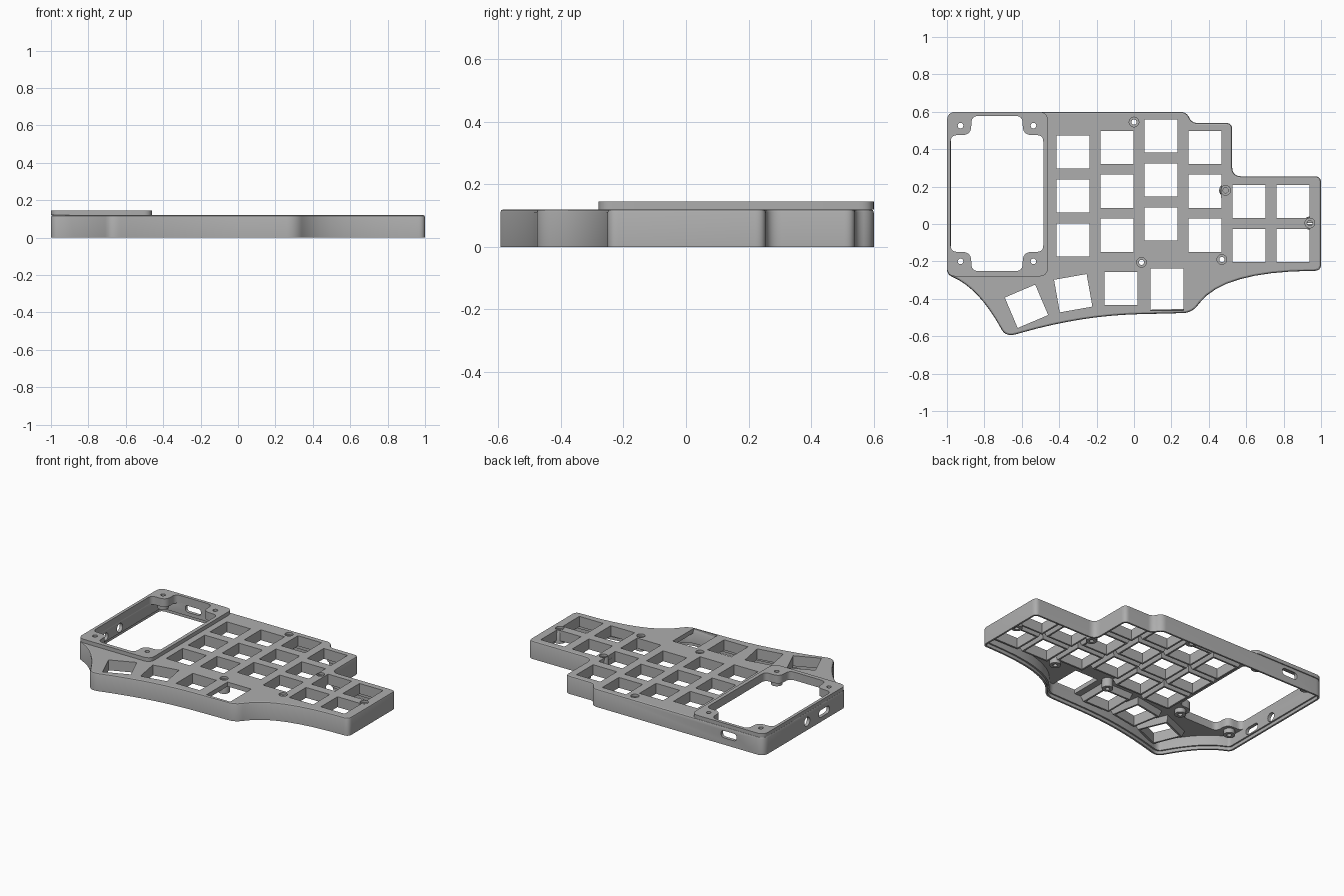
import bpy, bmesh, math
from mathutils import Matrix, Vector

if "Cube" in bpy.data.objects:
    bpy.data.objects.remove(bpy.data.objects["Cube"], do_unlink=True)

grey = bpy.data.materials.new("case grey")
grey.use_nodes = True
grey.diffuse_color = (0.42, 0.42, 0.42, 1)
grey.node_tree.nodes["Principled BSDF"].inputs["Base Color"].default_value = (0.42, 0.42, 0.42, 1)

TOP, UNDER, FRAME_TOP = 0.12, 0.09, 0.145


def finish(name, bm):
    bmesh.ops.remove_doubles(bm, verts=bm.verts, dist=0.0001)
    bmesh.ops.recalc_face_normals(bm, faces=bm.faces)
    mesh = bpy.data.meshes.new(name)
    bm.to_mesh(mesh)
    bm.free()
    mesh.materials.append(grey)
    obj = bpy.data.objects.new(name, mesh)
    bpy.context.collection.objects.link(obj)
    smooth(obj)
    return obj


def smooth(obj):
    bpy.ops.object.select_all(action="DESELECT")
    obj.select_set(True)
    bpy.context.view_layer.objects.active = obj
    bpy.ops.object.shade_smooth_by_angle(angle=math.radians(30))


def rounded(corners, steps=8):
    """Polygon whose corners (x, y, tangent in, tangent out) become curves."""
    pts = []
    for i, c in enumerate(corners):
        p = Vector(c[:2])
        prev, nxt = Vector(corners[i - 1][:2]), Vector(corners[(i + 1) % len(corners)][:2])
        a = p + (prev - p).normalized() * c[2]
        b = p + (nxt - p).normalized() * c[-1]
        for k in range(steps + 1):
            t = k / steps
            pts.append(a * (1 - t) ** 2 + p * 2 * t * (1 - t) + b * t * t)
    return pts


def inset(pts, d):
    """Move a counterclockwise outline inward by d."""
    out = []
    for i, p in enumerate(pts):
        u = (p - pts[i - 1]).normalized()
        v = (pts[(i + 1) % len(pts)] - p).normalized()
        n = Vector((-u.y - v.y, u.x + v.x)).normalized()
        out.append(p + n * d / max(0.5, n.dot(Vector((-u.y, u.x)))))
    return out


def circle(x, y, r, n=20):
    return [Vector((x + r * math.cos(math.tau * k / n), y + r * math.sin(math.tau * k / n)))
            for k in range(n)]


def rect(x, y, hx, hy, angle=0):
    rot = Matrix.Rotation(math.radians(angle), 2)
    return [rot @ Vector((sx * hx, sy * hy)) + Vector((x, y))
            for sx, sy in ((-1, -1), (1, -1), (1, 1), (-1, 1))]


def prism(name, loops, z0, z1, matrix=Matrix()):
    """Filled outline with holes, extruded from z0 to z1."""
    curve = bpy.data.curves.new(name, "CURVE")
    curve.dimensions, curve.fill_mode = "2D", "BOTH"
    curve.extrude = (z1 - z0) / 2
    for loop in loops:
        s = curve.splines.new("POLY")
        s.points.add(len(loop) - 1)
        for pt, p in zip(s.points, loop):
            pt.co = (p.x, p.y, 0, 1)
        s.use_cyclic_u = True
    temp = bpy.data.objects.new(name, curve)
    bpy.context.collection.objects.link(temp)
    bpy.context.view_layer.update()
    mesh = temp.evaluated_get(bpy.context.evaluated_depsgraph_get()).to_mesh()
    bm = bmesh.new()
    bm.from_mesh(mesh)
    bpy.data.objects.remove(temp, do_unlink=True)
    bm.transform(matrix @ Matrix.Translation((0, 0, (z0 + z1) / 2)))
    return finish(name, bm)


def loft(name, rings):
    """Closed tube through a cycle of (outline, height) rings."""
    bm = bmesh.new()
    rows = [[bm.verts.new((p.x, p.y, z)) for p in pts] for pts, z in rings]
    for i, row in enumerate(rows):
        last = rows[i - 1]
        for k in range(len(row)):
            bm.faces.new((last[k - 1], last[k], row[k], row[k - 1]))
    return finish(name, bm)


# Case outline, counterclockwise from the back right-hand corner
outline = rounded([
    (-1, 0.6, 0.05), (-1, -0.27, 0.03), (-0.83, -0.345, 0.15, 0.24),
    (-0.685, -0.605, 0.045, 0.06), (-0.28, -0.49, 0.33, 0.3),
    (0.31, -0.475, 0.05, 0.05), (0.48, -0.255, 0.21, 0.47),
    (1, -0.25, 0.035), (1, 0.255, 0.035), (0.525, 0.255, 0.05),
    (0.525, 0.54, 0.035), (0.31, 0.54, 0.03), (0.28, 0.6, 0.035)])

# Controller bay opening with a notch around each screw
bay_x, bay_y = -0.7325, 0.163
half_w, half_h, notch_w, notch_h = 0.2475, 0.415, 0.1375, 0.312
corners = []
for sx, sy in ((-1, -1), (1, -1), (1, 1), (-1, 1)):
    trio = [(half_w, notch_h, 0.035), (notch_w, notch_h, 0.05), (notch_w, half_h, 0.04)]
    for x, y, r in trio if sx * sy > 0 else trio[::-1]:
        corners.append((bay_x + sx * x, bay_y + sy * y, r))
bay = rounded(corners, 6)
bay_screws = [(bay_x + sx * 0.195, bay_y + sy * 0.363) for sx in (-1, 1) for sy in (-1, 1)]

# Key positions: x, y, half width, half height, turn
H = 0.0885
columns = [(-0.327, 0.385, 3), (-0.09, 0.41, 3), (0.145, 0.47, 3),
           (0.38, 0.41, 3), (0.615, 0.12, 2), (0.85, 0.12, 2)]
keys = [(x, y - 0.235 * k, H, H, 0) for x, y, n in columns for k in range(n)]
keys += [(-0.07, -0.345, H, H, 0), (-0.325, -0.37, H, H, 10), (-0.575, -0.44, H, H, 23)]
wide_key = (0.177, -0.35, H, 0.112, 0)
screws = [(0, 0.545), (0.49, 0.18), (0.94, 0.005), (0.47, -0.19), (0.04, -0.205)]

# Outer wall with a rounded top edge and a ledge at the bottom
wall = loft("outer_wall", [
    (inset(outline, 0.022), UNDER + 0.005), (inset(outline, 0.022), 0.022),
    (inset(outline, 0.012), 0.022), (inset(outline, 0.012), 0), (outline, 0),
    (outline, TOP - 0.01), (inset(outline, 0.003), TOP - 0.003), (inset(outline, 0.01), TOP)])

# Port openings cut through the wall
upright = Matrix.Rotation(math.pi / 2, 4, "X")
sideways = Matrix.Rotation(math.pi / 2, 4, "Z") @ upright


def slot(x, z, half, r):
    return rounded([(x - half, z - r, r), (x + half, z - r, r),
                    (x + half, z + r, r), (x - half, z + r, r)])


ports = [prism("back_port_cutter", [slot(-0.74, 0.07, 0.058, 0.024)], -0.7, -0.5, upright),
         prism("round_port_cutter", [circle(0.137, 0.058, 0.03)], -1.1, -0.9, sideways),
         prism("side_port_cutter", [slot(-0.045, 0.055, 0.056, 0.024)], -1.1, -0.9, sideways)]
for cutter in ports:
    mod = wall.modifiers.new("port", "BOOLEAN")
    mod.object, mod.operation, mod.solver = cutter, "DIFFERENCE", "EXACT"
bpy.context.view_layer.update()
wall.data = bpy.data.meshes.new_from_object(
    wall.evaluated_get(bpy.context.evaluated_depsgraph_get()))
wall.modifiers.clear()
for cutter in ports:
    bpy.data.objects.remove(cutter, do_unlink=True)
smooth(wall)

# Top plate with key, screw and bay openings
plate_holes = [rect(*k) for k in keys + [wide_key]] + [circle(x, y, 0.026) for x, y in screws]
plate_holes += [bay] + [circle(x, y, 0.015) for x, y in bay_screws]
prism("top_plate", [inset(outline, 0.01)] + plate_holes, UNDER, TOP)

# Raised frame around the controller bay
frame = rounded([(-1, 0.6, 0.05), (-1, -0.28, 0.05), (-0.46, -0.28, 0.05), (-0.46, 0.6, 0.05)])
prism("bay_frame", [frame, bay] + [circle(x, y, 0.015) for x, y in bay_screws], TOP, FRAME_TOP)

# Tapered sockets under the keys
for i, (x, y, hx, hy, a) in enumerate(keys):
    loft(f"key_socket_{i + 1}", [
        (rect(x, y, hx, hy, a), UNDER + 0.005), (rect(x, y, hx, hy, a), 0.05),
        (rect(x, y, hx + 0.012, hy + 0.012, a), 0.05),
        (rect(x, y, hx + 0.026, hy + 0.026, a), UNDER + 0.005)])

# Screw bosses with a countersunk seat, and posts under the frame
for i, (x, y) in enumerate(screws):
    loft(f"screw_boss_{i + 1}", [
        (circle(x, y, 0.026), TOP), (circle(x, y, 0.026), 0.105), (circle(x, y, 0.014), 0.105),
        (circle(x, y, 0.014), 0.03), (circle(x, y, 0.035), 0.03), (circle(x, y, 0.035), UNDER + 0.005)])
for i, (x, y) in enumerate(bay_screws):
    loft(f"bay_post_{i + 1}", [
        (circle(x, y, 0.015), UNDER + 0.01), (circle(x, y, 0.015), 0.06),
        (circle(x, y, 0.035), 0.06), (circle(x, y, 0.035), UNDER + 0.01)])
